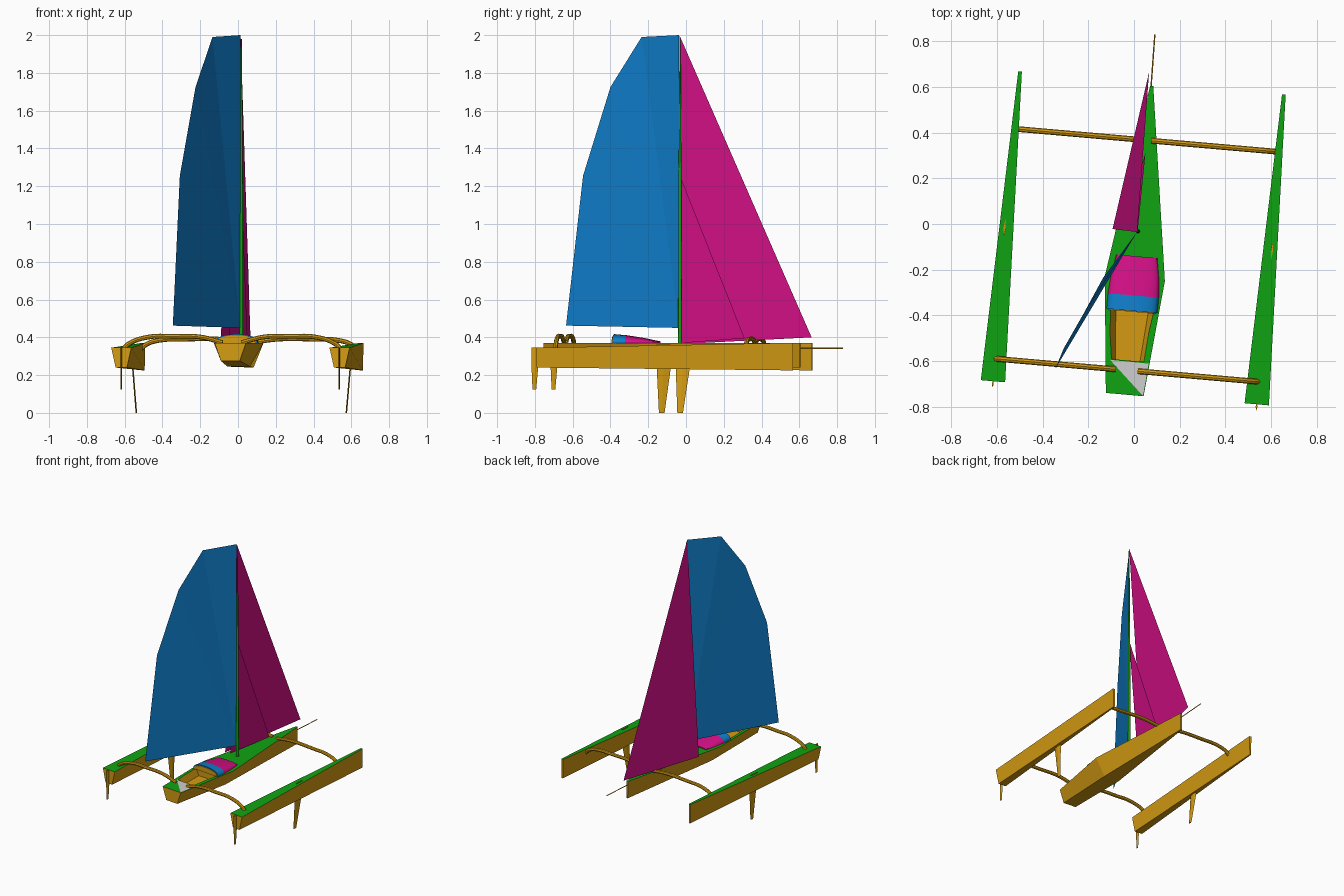
import bpy, bmesh, math
from mathutils import Matrix, Vector

if "Cube" in bpy.data.objects:
    bpy.data.objects.remove(bpy.data.objects["Cube"])

# The boat sits turned 5 degrees; most parts are built in the boat's own frame
BOAT = Matrix.Translation((0.022, -0.03, 0)) @ Matrix.Rotation(math.radians(-5), 4, 'Z')
WORLD = Matrix.Identity(4)


def material(name, rgb):
    m = bpy.data.materials.new(name)
    m.diffuse_color = (*rgb, 1)
    m.use_nodes = True
    m.node_tree.nodes["Principled BSDF"].inputs["Base Color"].default_value = m.diffuse_color
    return m


ORANGE = material("hull orange", (0.66, 0.33, 0.006))
GREEN = material("deck green", (0.005, 0.37, 0.006))
BLUE = material("sail blue", (0.005, 0.21, 0.60))
PINK = material("sail magenta", (0.66, 0.005, 0.24))
GREY = material("light grey", (0.62, 0.62, 0.62))


def mesh_object(name, verts, faces, mats, frame=BOAT, recalc=True):
    me = bpy.data.meshes.new(name)
    me.from_pydata([frame @ Vector(v) for v in verts], [], faces)
    if recalc:
        bm = bmesh.new()
        bm.from_mesh(me)
        bmesh.ops.recalc_face_normals(bm, faces=bm.faces)
        bm.to_mesh(me)
        bm.free()
    for m in mats:
        me.materials.append(m)
    ob = bpy.data.objects.new(name, me)
    bpy.context.collection.objects.link(ob)
    return ob


def loft(name, sections, mats):
    """Skin closed sections and cap both ends."""
    n = len(sections[0])
    verts = [p for s in sections for p in s]
    faces = [(i * n + j, i * n + (j + 1) % n, (i + 1) * n + (j + 1) % n, (i + 1) * n + j)
             for i in range(len(sections) - 1) for j in range(n)]
    faces += [tuple(range(n)), tuple(range(len(verts) - n, len(verts)))]
    return mesh_object(name, verts, faces, mats)


def activate(ob):
    bpy.ops.object.select_all(action='DESELECT')
    ob.select_set(True)
    bpy.context.view_layer.objects.active = ob


def smooth(ob):
    activate(ob)
    bpy.ops.object.shade_smooth_by_angle(angle=math.radians(40))


def hull_section(cx, y, top, z_top, bottom, z_bottom):
    return [(cx - top, y, z_top), (cx + top, y, z_top),
            (cx + bottom, y, z_bottom), (cx - bottom, y, z_bottom)]


def paint_deck(ob, z_min):
    for p in ob.data.polygons:
        p.material_index = int(p.normal.z > 0.8 and p.center.z > z_min)


# Main hull with sunken cockpit
hull = loft("main_hull", [hull_section(0, -0.72, 0.083, 0.37, 0.05, 0.275),
                          hull_section(0, -0.21, 0.132, 0.37, 0.06, 0.245),
                          hull_section(0, 0.637, 0.007, 0.37, 0.005, 0.24)], [ORANGE, GREEN])
cutter = loft("cockpit_cutter", [hull_section(0, -0.57, 0.092, 0.43, 0.054, 0.32),
                                 hull_section(0, -0.34, 0.125, 0.43, 0.072, 0.32)], [ORANGE])
mod = hull.modifiers.new("cockpit", 'BOOLEAN')
mod.object = cutter
mod.operation = 'DIFFERENCE'
mod.solver = 'EXACT'
activate(hull)
bpy.ops.object.modifier_apply(modifier=mod.name)
bpy.data.objects.remove(cutter)
paint_deck(hull, 0.36)

# Grey patch on the aft deck
mesh_object("aft_deck_patch", [(-0.077, -0.574, 0.372), (0.08, -0.719, 0.372),
                               (0.093, -0.576, 0.372)], [(0, 1, 2)], [GREY])


# Cabin roof and cockpit hood, both arched
def arch(y, hw, rise):
    pts = [(-hw * math.cos(math.pi * i / 12), y,
            0.37 + rise * math.sin(math.pi * i / 12) ** 0.7) for i in range(13)]
    return pts


smooth(loft("cabin_roof", [arch(-0.112, 0.09, 0.010), arch(-0.20, 0.105, 0.028),
                           arch(-0.284, 0.112, 0.041)], [PINK]))
smooth(loft("cockpit_hood", [arch(-0.284, 0.112, 0.041), arch(-0.352, 0.112, 0.047)], [BLUE]))
smooth(loft("cabin_bulkhead", [arch(-0.352, 0.104, 0.040), arch(-0.356, 0.104, 0.040)], [ORANGE]))


# Tubes from smooth paths
def tube(name, path, radius, mat):
    cu = bpy.data.curves.new(name, 'CURVE')
    cu.dimensions = '3D'
    cu.bevel_depth = radius
    cu.bevel_resolution = 2
    cu.resolution_u = 6
    cu.use_fill_caps = True
    sp = cu.splines.new('BEZIER')
    sp.bezier_points.add(len(path) - 1)
    for bp, co in zip(sp.bezier_points, path):
        bp.co = BOAT @ Vector(co)
        bp.handle_left_type = bp.handle_right_type = 'AUTO'
    cu.materials.append(mat)
    ob = bpy.data.objects.new(name, cu)
    bpy.context.collection.objects.link(ob)
    activate(ob)
    bpy.ops.object.convert(target='MESH')
    smooth(bpy.context.view_layer.objects.active)


def foil(name, rows, mat):
    """Thin tapered blade; each row is x, aft y, fore y, z."""
    t = 0.004
    loft(name, [[(x, a, z), (x + t, (a + f) / 2, z), (x, f, z), (x - t, (a + f) / 2, z)]
                for x, a, f, z in rows], [mat])


# Mirrored floats, beams, daggerboards and rudders
for side, s in (("left", -1), ("right", 1)):
    fl = loft(side + "_float", [hull_section(s * 0.58, -0.712, 0.0535, 0.345, 0.03, 0.24),
                                hull_section(s * 0.58, 0.65, 0.008, 0.371, 0.005, 0.225)],
              [ORANGE, GREEN])
    paint_deck(fl, 0.3)
    tube(side + "_front_beam", [(s * x, 0.398, z) for x, z in
         ((0.575, 0.335), (0.545, 0.362), (0.47, 0.385), (0.35, 0.39), (0.15, 0.39),
          (0.02, 0.372))], 0.0125, ORANGE)
    tube(side + "_rear_beam", [(s * x, -0.613, z) for x, z in
         ((0.58, 0.335), (0.55, 0.365), (0.44, 0.402), (0.32, 0.405), (0.17, 0.402),
          (0.05, 0.372))], 0.0125, ORANGE)
    foil(side + "_daggerboard", [(s * 0.588, -0.075, 0.0, 0.363), (s * 0.578, -0.075, 0.0, 0.24),
                                 (s * 0.558, -0.065, -0.035, 0.0)], ORANGE)
    foil(side + "_rudder", [(s * 0.58, -0.74, -0.705, 0.345), (s * 0.58, -0.74, -0.705, 0.24),
                            (s * 0.58, -0.735, -0.715, 0.125)], ORANGE)

# Bowsprit
tube("bowsprit", [(-0.002, 0.60, 0.342), (-0.006, 0.863, 0.342)], 0.003, ORANGE)


# Tapered mast
def ring(z, r):
    return [(-0.004 + r * math.cos(math.pi * k / 6), -0.002 + r * math.sin(math.pi * k / 6), z)
            for k in range(12)]


smooth(loft("mast", [ring(0.365, 0.010), ring(1.2, 0.008), ring(1.98, 0.003)], [GREEN]))

# Sails, flat panels
mesh_object("mainsail", [(0.012, -0.037, 0.45), (0.012, -0.037, 2.0), (-0.135, -0.235, 1.99),
                         (-0.225, -0.40, 1.725), (-0.308, -0.545, 1.255), (-0.345, -0.635, 0.462)],
            [(0, 1, 2), (0, 2, 3), (0, 3, 4), (0, 4, 5)], [BLUE], WORLD)
mesh_object("jib", [(0.014, -0.035, 2.0), (0.066, 0.665, 0.40), (-0.094, -0.022, 0.365)],
            [(0, 1, 2)], [PINK], WORLD)
mesh_object("staysail", [(0.016, -0.033, 1.26), (0.05, 0.31, 0.395), (-0.05, -0.022, 0.37)],
            [(0, 1, 2)], [PINK], WORLD)
